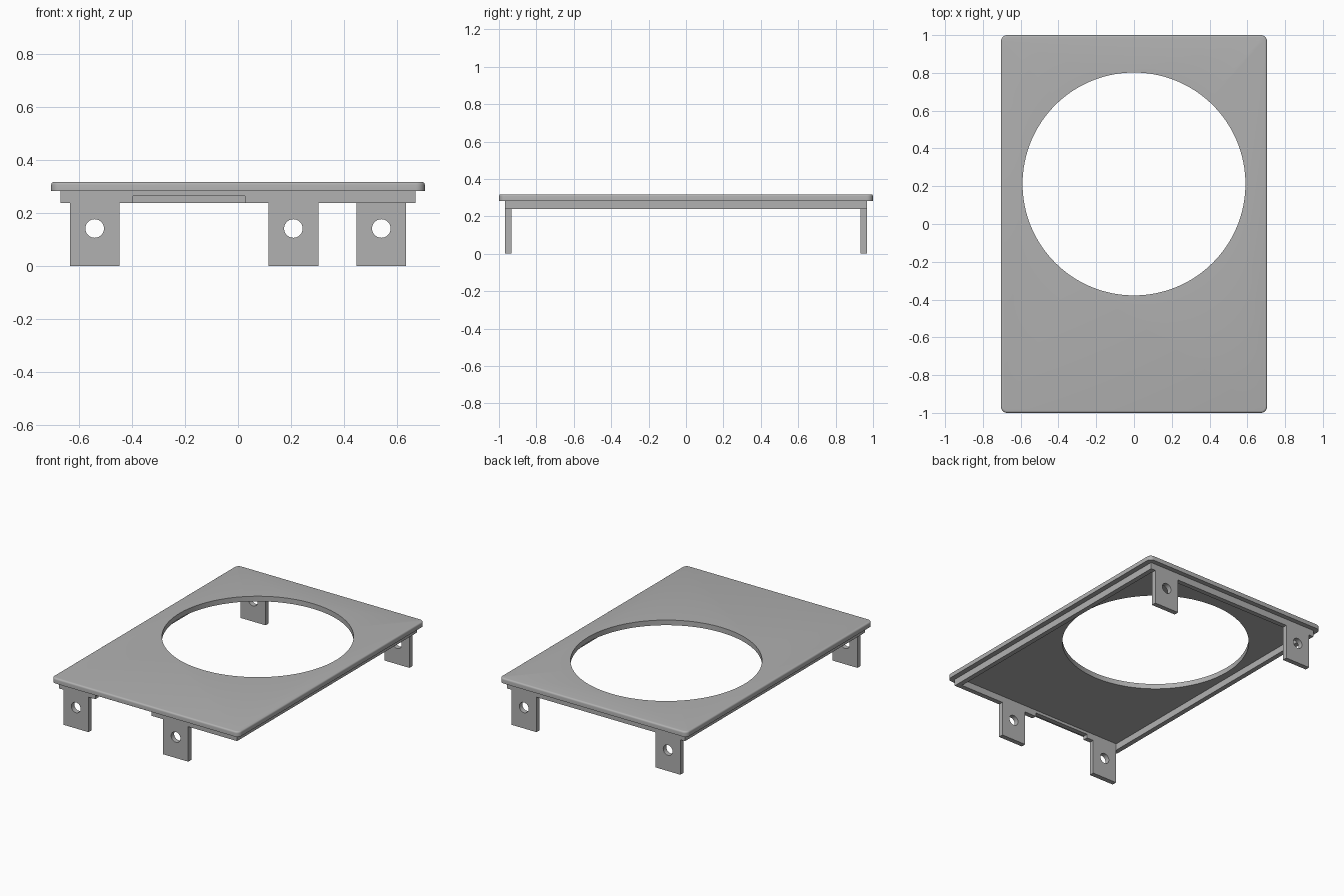
import bpy, bmesh
from math import pi
from mathutils import Matrix, Vector

cube = bpy.data.objects.get("Cube")
if cube:
    bpy.data.objects.remove(cube)

TOP, LIP, RIM = 0.318, 0.283, 0.238     # plate top, plate underside, rim bottom
RIM_X, RIM_Y, WALL = 0.67, 0.967, 0.033
TAB_W, HOLE_Z, HOLE_R = 0.188, 0.142, 0.035

grey = bpy.data.materials.new("plain grey")
grey.use_nodes = True
colour = (0.44, 0.44, 0.44, 1)
grey.diffuse_color = colour
grey.node_tree.nodes["Principled BSDF"].inputs["Base Color"].default_value = colour


def finish(name, bm):
    bmesh.ops.recalc_face_normals(bm, faces=bm.faces)
    mesh = bpy.data.meshes.new(name)
    bm.to_mesh(mesh)
    bm.free()
    mesh.materials.append(grey)
    obj = bpy.data.objects.new(name, mesh)
    bpy.context.collection.objects.link(obj)
    return obj


def box(name, lo, hi):
    bm = bmesh.new()
    lo, hi = Vector(lo), Vector(hi)
    size = Matrix.Diagonal((*(hi - lo), 1))
    bmesh.ops.create_cube(bm, size=1, matrix=Matrix.Translation((lo + hi) / 2) @ size)
    return finish(name, bm)


def drill(obj, centre, radius, depth, axis, sides):
    """Cut a round hole along z, or along y, and drop the cutter."""
    bm = bmesh.new()
    turn = Matrix.Rotation(pi / 2, 4, 'X') if axis == 'Y' else Matrix()
    bmesh.ops.create_cone(bm, cap_ends=True, segments=sides, radius1=radius, radius2=radius,
                          depth=depth, matrix=Matrix.Translation(centre) @ turn)
    cutter = finish("hole_cutter", bm)
    cutter.hide_render = True
    mod = obj.modifiers.new("hole", 'BOOLEAN')
    mod.operation, mod.solver, mod.object = 'DIFFERENCE', 'EXACT', cutter
    activate(obj)
    bpy.ops.object.modifier_apply(modifier=mod.name)
    bpy.data.objects.remove(cutter)


def activate(obj):
    bpy.ops.object.select_all(action='DESELECT')
    obj.select_set(True)
    bpy.context.view_layer.objects.active = obj


def end_wall(name, y, tabs, notch=None):
    """Rim wall whose lower edge steps down to tabs and up to a notch."""
    steps = [(x - TAB_W / 2, x + TAB_W / 2, 0) for x in tabs]
    if notch:
        steps.append(notch)
    outline = [(-RIM_X, LIP), (-RIM_X, RIM)]
    for x0, x1, z in sorted(steps):
        outline += [(x0, RIM), (x0, z), (x1, z), (x1, RIM)]
    outline += [(RIM_X, RIM), (RIM_X, LIP)]
    bm = bmesh.new()
    face = bm.faces.new([bm.verts.new((x, y, z)) for x, z in outline])
    new = bmesh.ops.extrude_face_region(bm, geom=[face])["geom"]
    bmesh.ops.translate(bm, vec=(0, WALL, 0),
                        verts=[v for v in new if isinstance(v, bmesh.types.BMVert)])
    wall = finish(name, bm)
    for x in tabs:
        drill(wall, (x, y + WALL / 2, HOLE_Z), HOLE_R, WALL * 4, 'Y', 48)
    return wall


# Cover plate: rounded corners, softened top edge, large round opening
plate = box("cover_plate", (-0.705, -1, LIP), (0.705, 1, TOP))
bm = bmesh.new()
bm.from_mesh(plate.data)
upright = [e for e in bm.edges if abs(e.verts[0].co.z - e.verts[1].co.z) > 0.01]
bmesh.ops.bevel(bm, geom=upright, offset=0.034, segments=8, profile=0.5, affect='EDGES')
rim_edges = [e for e in bm.edges if all(v.co.z > TOP - 0.001 for v in e.verts)]
bmesh.ops.bevel(bm, geom=rim_edges, offset=0.011, segments=4, profile=0.5, affect='EDGES')
bm.to_mesh(plate.data)
bm.free()
drill(plate, (0, 0.212, LIP), 0.59, 0.3, 'Z', 128)

# Rim under the plate, with the mounting tabs on its end walls
front = end_wall("front_rim_with_tabs", -RIM_Y, (-0.541, 0.209), (-0.396, 0.027, 0.264))
back = end_wall("back_rim_with_tabs", RIM_Y - WALL, (-0.541, 0.541))
for side, name in ((1, "left_rim"), (-1, "right_rim")):
    xs = sorted((side * RIM_X, side * (RIM_X - WALL)))
    box(name, (xs[0], WALL - RIM_Y, RIM), (xs[1], RIM_Y - WALL, LIP))

# Smooth the round parts, keep the edges sharp
for obj in (plate, front, back):
    activate(obj)
    bpy.ops.object.shade_smooth_by_angle(angle=pi / 6)
